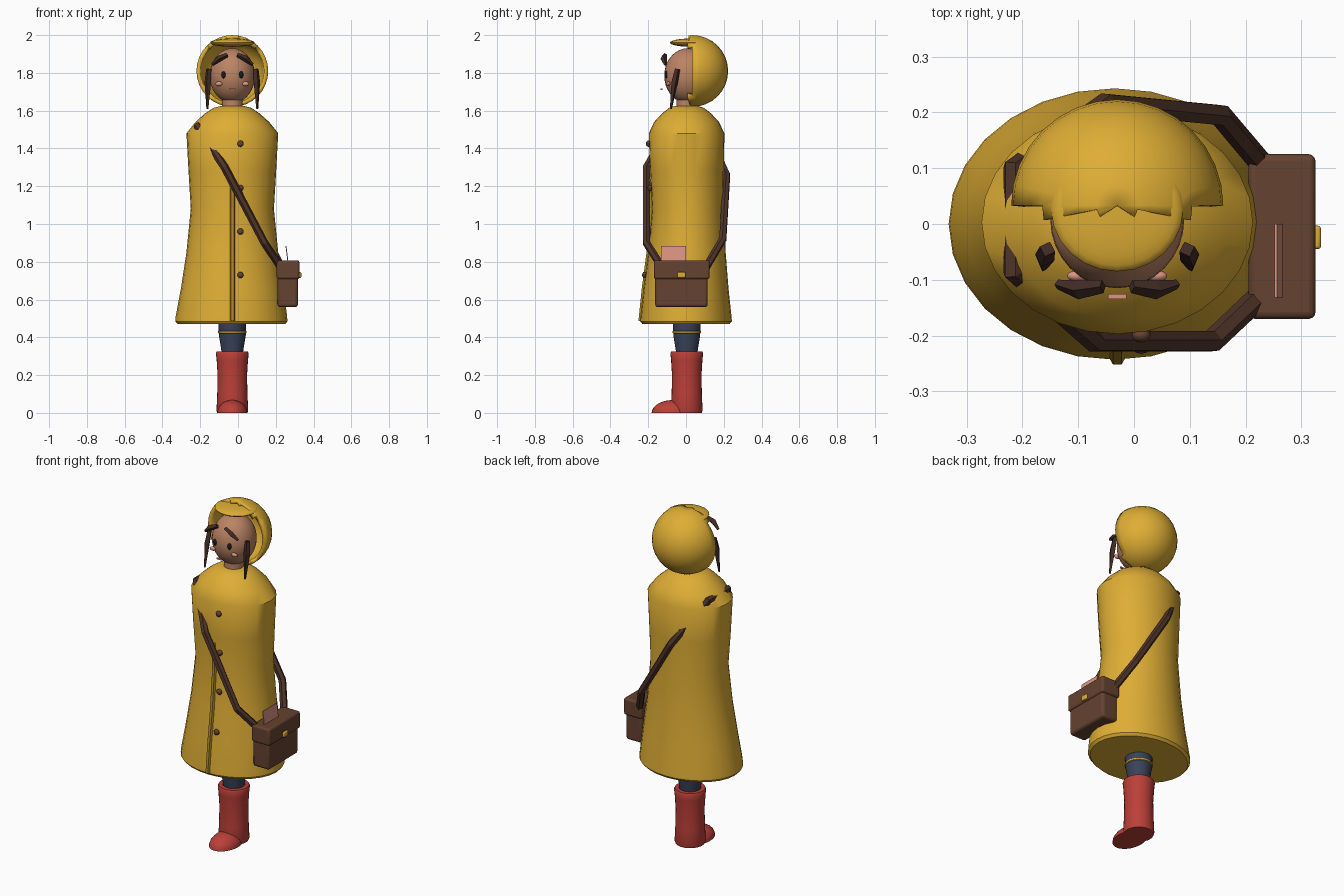
import bpy, bmesh, math
from mathutils import Vector

if "Cube" in bpy.data.objects:
    bpy.data.objects.remove(bpy.data.objects["Cube"])

CX = -0.03  # body axis


def mat(name, r, g, b):
    m = bpy.data.materials.new(name)
    m.diffuse_color = (r, g, b, 1)
    m.use_nodes = True
    m.node_tree.nodes["Principled BSDF"].inputs["Base Color"].default_value = m.diffuse_color
    return m


YELLOW = mat("yellow", 0.73, 0.42, 0.035)
DARK_YELLOW = mat("dark_yellow", 0.42, 0.25, 0.02)
BROWN = mat("brown_leather", 0.13, 0.055, 0.03)
STRAP = mat("strap_brown", 0.08, 0.035, 0.022)
HAIR = mat("hair", 0.055, 0.025, 0.018)
SKIN = mat("skin", 0.5, 0.23, 0.13)
PINK = mat("pink", 0.72, 0.3, 0.22)
BLACK = mat("black", 0.01, 0.01, 0.01)
NAVY = mat("navy", 0.04, 0.055, 0.1)
RED = mat("red", 0.5, 0.05, 0.04)


def finish(bm, name, m):
    bmesh.ops.recalc_face_normals(bm, faces=bm.faces)
    me = bpy.data.meshes.new(name)
    bm.to_mesh(me)
    bm.free()
    me.materials.append(m)
    o = bpy.data.objects.new(name, me)
    bpy.context.collection.objects.link(o)
    return o


def loft(name, rings, m, n=28):
    """Stack of elliptical rings: (z, rx, ry, cx, cy)."""
    bm = bmesh.new()
    loops = []
    for z, rx, ry, cx, cy in rings:
        loops.append([bm.verts.new((cx + rx * math.cos(math.tau * i / n),
                                    cy + ry * math.sin(math.tau * i / n), z)) for i in range(n)])
    for a, b in zip(loops, loops[1:]):
        for i in range(n):
            j = (i + 1) % n
            bm.faces.new((a[i], a[j], b[j], b[i]))
    bm.faces.new(loops[0])
    bm.faces.new(loops[-1])
    return finish(bm, name, m)


def ball(name, loc, r, m, u=24, v=14):
    bm = bmesh.new()
    bmesh.ops.create_uvsphere(bm, u_segments=u, v_segments=v, radius=1)
    bmesh.ops.scale(bm, vec=r, verts=bm.verts)
    o = finish(bm, name, m)
    o.location = loc
    return o


def box(name, lo, hi, m, bevel=0.0):
    bm = bmesh.new()
    bmesh.ops.create_cube(bm, size=1)
    lo, hi = Vector(lo), Vector(hi)
    bmesh.ops.scale(bm, vec=hi - lo, verts=bm.verts)
    o = finish(bm, name, m)
    o.location = (lo + hi) / 2
    if bevel:
        b = o.modifiers.new("bevel", 'BEVEL')
        b.width, b.segments = bevel, 3
    return o


def tube(name, pts, r, m, radii=None, res=1):
    c = bpy.data.curves.new(name, 'CURVE')
    c.dimensions = '3D'
    c.bevel_depth, c.bevel_resolution, c.use_fill_caps = r, res, True
    s = c.splines.new('POLY')
    s.points.add(len(pts) - 1)
    for i, p in enumerate(pts):
        s.points[i].co = (*p, 1)
        s.points[i].radius = radii[i] if radii else 1
    s.use_smooth = False
    c.materials.append(m)
    o = bpy.data.objects.new(name, c)
    bpy.context.collection.objects.link(o)
    return o


# Raincoat
COAT = [(0.47, 0.285, 0.23, CX - 0.005, 0.0), (0.485, 0.297, 0.243, CX - 0.005, 0.0),
        (0.51, 0.295, 0.241, CX - 0.005, 0.0), (0.66, 0.272, 0.225, CX, 0.0),
        (0.85, 0.243, 0.205, CX, 0.005), (1.08, 0.22, 0.19, CX, 0.01),
        (1.28, 0.232, 0.196, CX, 0.005), (1.48, 0.243, 0.2, CX, 0.003),
        (1.54, 0.195, 0.172, CX, 0.003), (1.585, 0.145, 0.13, CX, 0.003),
        (1.615, 0.1, 0.092, CX, 0.003), (1.625, 0.06, 0.06, CX, 0.003)]
loft("coat", COAT, YELLOW)


def front_y(z):
    """Front surface of the coat at height z."""
    for a, b in zip(COAT, COAT[1:]):
        if a[0] <= z <= b[0]:
            t = (z - a[0]) / (b[0] - a[0])
            return (a[4] - a[2]) * (1 - t) + (b[4] - b[2]) * t


# Front placket and buttons
tube("placket", [(CX, front_y(z) + 0.004, z) for z in (0.485, 0.66, 0.85, 1.08, 1.24)],
     0.015, DARK_YELLOW)
for i, z in enumerate((1.425, 1.19, 0.96, 0.73)):
    ball(f"button_{i + 1}", (0.013, front_y(z) - 0.004, z), (0.017, 0.013, 0.017), BROWN, 10, 6)

# Head and neck
loft("neck", [(1.58, 0.055, 0.055, CX, 0.005), (1.69, 0.055, 0.055, CX, 0.005)], SKIN, 20)
ball("head", (CX, 0.008, 1.785), (0.12, 0.123, 0.145), SKIN, 32, 18)

# Hood: sphere with the face opening removed
bm = bmesh.new()
bmesh.ops.create_uvsphere(bm, u_segments=32, v_segments=16, radius=0.19)
bmesh.ops.delete(bm, geom=[f for f in bm.faces if f.calc_center_median().y < -0.013], context='FACES')
hood = finish(bm, "hood", YELLOW)
for f in hood.data.polygons:  # outward normals for the inward shell
    if f.normal.dot(f.center) < 0:
        f.flip()
hood.location = (CX, 0.033, 1.81)
sol = hood.modifiers.new("shell", 'SOLIDIFY')
sol.thickness, sol.offset = 0.022, -1
ball("hood_brim", (CX, 0.025, 1.96), (0.118, 0.11, 0.022), YELLOW)

# Face and hair, mirrored about the body axis
for s, side in ((-1, "left"), (1, "right")):
    ball(f"eye_{side}", (CX + s * 0.047, -0.105, 1.79), (0.012, 0.009, 0.019), BLACK, 14, 8)
    ball(f"cheek_{side}", (CX + s * 0.071, -0.093, 1.742), (0.019, 0.01, 0.012), PINK, 14, 8)
    tube(f"side_lock_{side}", [(CX + s * 0.125, -0.045, 1.82), (CX + s * 0.13, -0.06, 1.75),
                               (CX + s * 0.132, -0.08, 1.61)], 0.018, HAIR, [0.8, 1, 0.3], 0)
    tube(f"fringe_lock_{side}", [(CX + s * 0.026, -0.112, 1.895), (CX + s * 0.07, -0.118, 1.875),
                                 (CX + s * 0.107, -0.108, 1.843)], 0.017, HAIR, [0.7, 1, 0.5], 0)
box("mouth", (CX - 0.017, -0.134, 1.709), (CX + 0.017, -0.125, 1.717), PINK)

# Shoulder bag with strap, clasp and letter
tube("bag_strap", [(0.235, -0.12, 0.76), (0.14, -0.21, 0.9), (-0.07, -0.21, 1.3),
                   (-0.215, -0.085, 1.52), (-0.215, 0.1, 1.52), (-0.05, 0.215, 1.26),
                   (0.155, 0.195, 0.92), (0.235, 0.1, 0.76)], 0.021, STRAP)
box("bag_body", (0.21, -0.163, 0.56), (0.317, 0.115, 0.78), BROWN, 0.015)
box("bag_flap", (0.205, -0.17, 0.708), (0.325, 0.125, 0.808), BROWN, 0.012)
box("bag_clasp", (0.315, -0.045, 0.715), (0.335, -0.003, 0.745), YELLOW, 0.006)
letter = box("letter", (0.259, -0.132, 0.76), (0.264, 0.0, 0.885), PINK)
letter.rotation_euler = (0, math.radians(-7), 0)

# Leg with a yellow sock band
loft("leg", [(0.28, 0.053, 0.053, CX, 0.004), (0.33, 0.058, 0.058, CX, 0.004),
             (0.41, 0.071, 0.071, CX, 0.004), (0.5, 0.075, 0.075, CX, 0.004)], NAVY)
loft("sock_band", [(0.42, 0.07, 0.07, CX, 0.004), (0.424, 0.076, 0.076, CX, 0.004),
                   (0.432, 0.076, 0.076, CX, 0.004), (0.436, 0.07, 0.07, CX, 0.004)], YELLOW)

# Rubber boot
loft("boot_shaft", [(z, r, r, CX, 0.004) for z, r in
                    ((0, 0.08), (0.012, 0.084), (0.1, 0.08), (0.2, 0.078), (0.28, 0.083),
                     (0.315, 0.087), (0.325, 0.082), (0.325, 0.06), (0.3, 0.055))], RED)
loft("boot_toe", [(0.068 * math.sin(a), 0.08 * math.cos(a), 0.112 * math.cos(a), CX, -0.07)
                  for a in (0, 0.2, 0.4, 0.65, 0.9, 1.15, 1.35, 1.5)], RED)

# Smooth shading that keeps hard edges
for o in bpy.data.objects:
    if o.type == 'MESH':
        o.select_set(True)
        bpy.context.view_layer.objects.active = o
bpy.ops.object.shade_smooth_by_angle(angle=math.radians(38))
